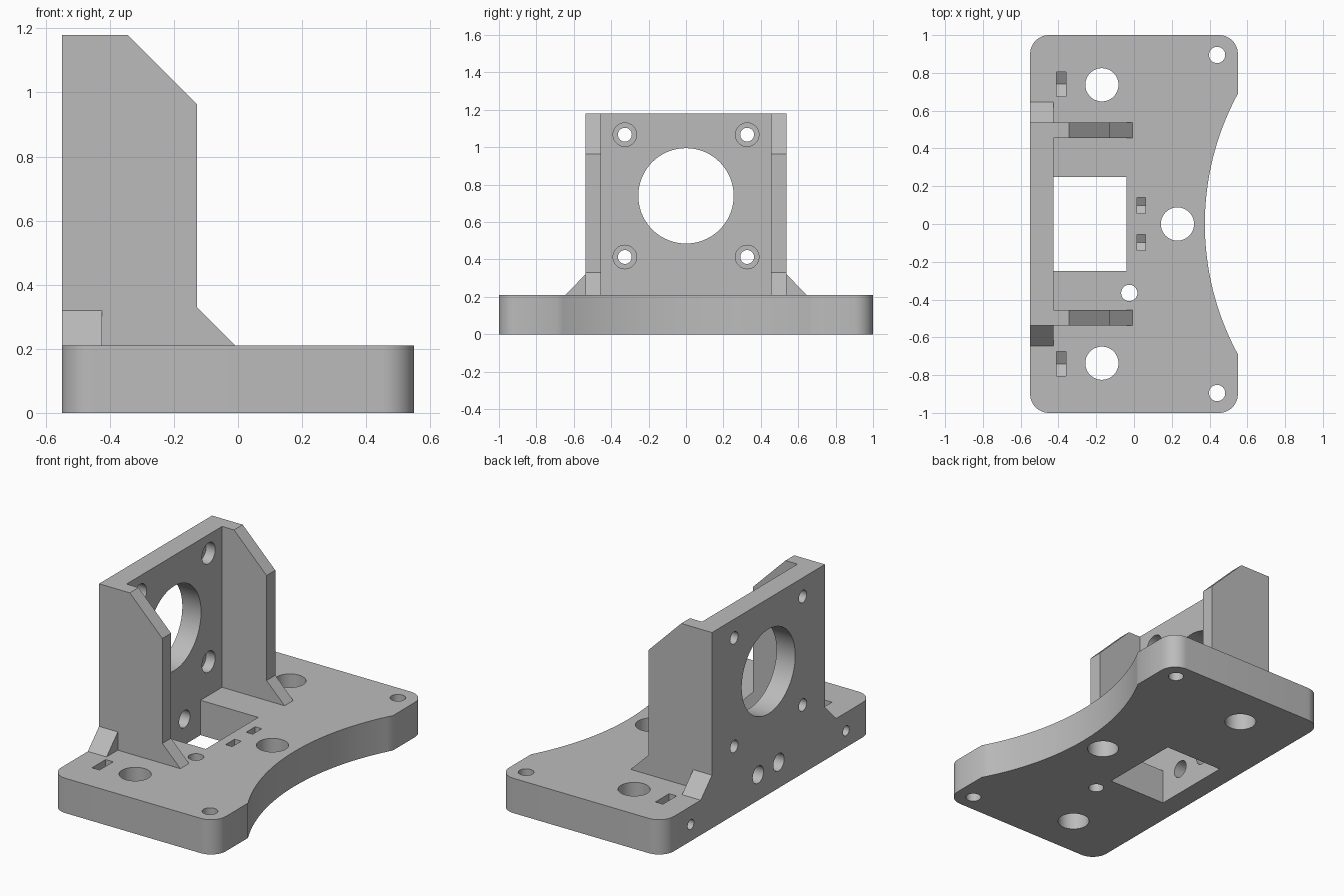
import bpy
import bmesh
from math import sin, cos, pi, radians
from mathutils import Vector

if "Cube" in bpy.data.objects:
    bpy.data.objects.remove(bpy.data.objects["Cube"], do_unlink=True)

grey = bpy.data.materials.new("plain grey")
grey.use_nodes = True
colour = (0.5, 0.5, 0.5, 1)
grey.diffuse_color = colour
grey.node_tree.nodes["Principled BSDF"].inputs["Base Color"].default_value = colour


def prism(name, outline, axis, start, end):
    """Extrude a closed 2D outline along an axis (x: yz, y: xz, z: xy)."""
    place = {"x": lambda a, b, d: (d, a, b),
             "y": lambda a, b, d: (a, d, b),
             "z": lambda a, b, d: (a, b, d)}[axis]
    bm = bmesh.new()
    face = bm.faces.new([bm.verts.new(place(a, b, start)) for a, b in outline])
    grown = bmesh.ops.extrude_face_region(bm, geom=[face])["geom"]
    shift = Vector(place(0, 0, end - start))
    bmesh.ops.translate(bm, vec=shift,
                        verts=[v for v in grown if isinstance(v, bmesh.types.BMVert)])
    bmesh.ops.recalc_face_normals(bm, faces=bm.faces)
    mesh = bpy.data.meshes.new(name)
    bm.to_mesh(mesh)
    bm.free()
    mesh.materials.append(grey)
    obj = bpy.data.objects.new(name, mesh)
    bpy.context.collection.objects.link(obj)
    return obj


def arc(a, b, radius, start, end, steps):
    angles = [radians(start + (end - start) * i / steps) for i in range(steps + 1)]
    return [(a + radius * cos(t), b + radius * sin(t)) for t in angles]


def circle(a, b, radius, steps=48):
    return arc(a, b, radius, 0, 360, steps)[:-1]


def rect(a0, a1, b0, b1):
    return [(a0, b0), (a1, b0), (a1, b1), (a0, b1)]


def activate(obj):
    bpy.ops.object.select_all(action="DESELECT")
    obj.select_set(True)
    bpy.context.view_layer.objects.active = obj


def cut(obj, outline, axis, start, end):
    tool = prism("cutter", outline, axis, start, end)
    tool.hide_render = True
    mod = obj.modifiers.new("cut", "BOOLEAN")
    mod.operation = "DIFFERENCE"
    mod.solver = "EXACT"
    mod.object = tool
    activate(obj)
    bpy.ops.object.modifier_apply(modifier=mod.name)
    bpy.data.objects.remove(tool, do_unlink=True)


def nut_slot(obj, x0, x1, y, z, half):
    """Pocket open at the top with a hexagon's pointed bottom."""
    shoulder = z - half / 3 ** 0.5
    tip = z - half * 2 / 3 ** 0.5
    cut(obj, [(y - half, 0.3), (y - half, shoulder), (y, tip),
              (y + half, shoulder), (y + half, 0.3)], "x", x0, x1)


BACK, INNER, TOP, HEIGHT = -0.55, -0.425, 0.21, 1.18

# Base plate with rounded corners and a curved bite in one long side
corner = 0.1
outline = (arc(BACK + corner, -1 + corner, corner, 180, 270, 12)
           + arc(-BACK - corner, -1 + corner, corner, 270, 360, 12)
           + arc(1.823, 0, 1.448, 208.46, 151.54, 40)
           + arc(-BACK - corner, 1 - corner, corner, 0, 90, 12)
           + arc(BACK + corner, 1 - corner, corner, 90, 180, 12))
base = prism("base_plate", outline, "z", 0, TOP)

# Window and vertical bolt holes
cut(base, rect(INNER, -0.04, -0.25, 0.25), "z", -0.1, 0.3)
for x, y, radius in ((-0.17, 0.737, 0.088), (-0.17, -0.737, 0.088), (0.23, 0, 0.088),
                     (0.44, 0.895, 0.043), (0.44, -0.895, 0.043), (-0.025, -0.365, 0.043)):
    cut(base, circle(x, y, radius), "z", -0.1, 0.3)

# Horizontal screw holes with their nut slots
for side in (-1, 1):
    cut(base, circle(side * 0.74, 0.1, 0.03, 32), "x", -0.6, -0.33)
    nut_slot(base, -0.41, -0.36, side * 0.74, 0.1, 0.065)
    cut(base, circle(side * 0.098, 0.155, 0.052, 32), "x", -0.6, -0.3)
    cut(base, circle(side * 0.098, 0.155, 0.025, 32), "x", -0.1, 0.09)
    nut_slot(base, 0.016, 0.06, side * 0.098, 0.155, 0.043)

# Upright motor plate with a central bore and four countersunk bolt holes
plate = prism("motor_plate", rect(-0.455, 0.455, TOP, HEIGHT), "x", BACK, INNER)
cut(plate, circle(0, 0.74, 0.255, 72), "x", -0.6, -0.3)
for y in (-0.327, 0.327):
    for z in (0.413, 1.067):
        cut(plate, circle(y, z, 0.037, 32), "x", -0.6, -0.3)
        cut(plate, circle(y, z, 0.063, 32), "x", -0.485, -0.3)

# Side webs with chamfered top and foot, and small gussets outside them
web = [(BACK, TOP), (-0.008, TOP), (-0.128, 0.33), (-0.128, 0.963),
       (-0.345, HEIGHT), (BACK, HEIGHT)]
parts = [base, plate]
for side, word in ((1, "back"), (-1, "front")):
    parts.append(prism(word + "_side_web", web, "y", side * 0.455, side * 0.538))
    parts.append(prism(word + "_gusset",
                       [(side * 0.538, TOP), (side * 0.645, TOP), (side * 0.538, 0.32)],
                       "x", BACK, INNER))

for part in parts:
    activate(part)
    bpy.ops.object.shade_smooth_by_angle(angle=radians(30))
